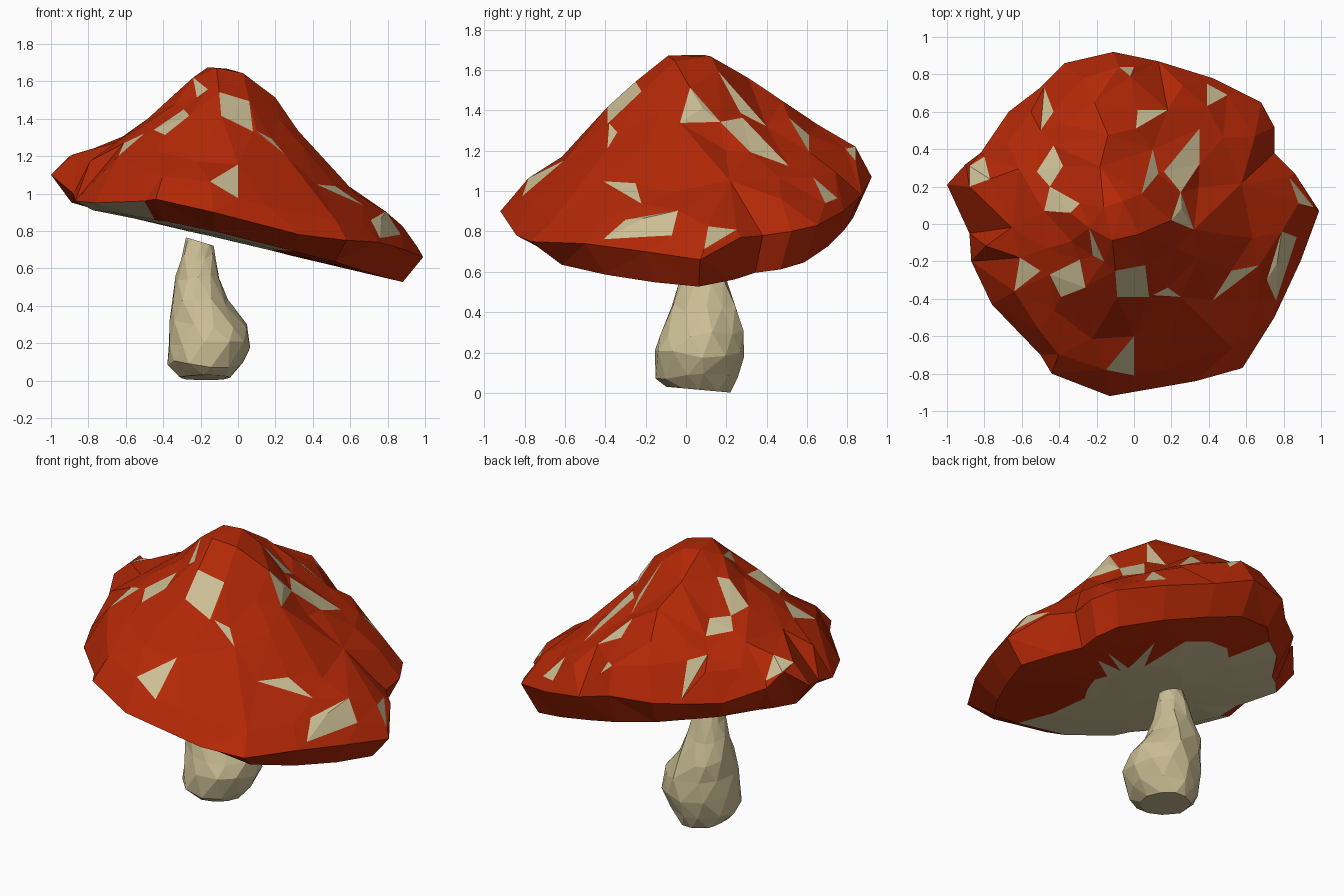
import bpy
import bmesh
import math
import random
from mathutils import Vector
from mathutils.geometry import delaunay_2d_cdt

rng = random.Random(7)
if "Cube" in bpy.data.objects:
    bpy.data.objects.remove(bpy.data.objects["Cube"])


def material(name, rgb):
    mat = bpy.data.materials.new(name)
    mat.use_nodes = True
    color = (*rgb, 1)
    mat.diffuse_color = color
    mat.node_tree.nodes["Principled BSDF"].inputs["Base Color"].default_value = color
    return mat


def make_object(name, bm, materials):
    bmesh.ops.recalc_face_normals(bm, faces=bm.faces[:])
    mesh = bpy.data.meshes.new(name)
    bm.to_mesh(mesh)
    bm.free()
    for mat in materials:
        mesh.materials.append(mat)
    obj = bpy.data.objects.new(name, mesh)
    bpy.context.collection.objects.link(obj)
    return obj


red = material("cap_red", (0.45, 0.021, 0.002))
cream = material("cream", (0.6, 0.52, 0.3))

# Cap rim, counter-clockwise from the low side
RIM = [Vector(p) for p in (
    (.99, .07, .66), (.86, .27, .77), (.75, .38, .78), (.75, .52, .8),
    (.68, .65, .83), (.42, .78, .9), (.13, .87, .98), (-.11, .92, 1.07),
    (-.37, .86, 1.07), (-.5, .73, 1.05), (-.67, .6, 1.05), (-.82, .38, 1.1),
    (-.9, .32, 1.2), (-1, .21, 1.1), (-.88, -.05, 1), (-.87, -.2, .96),
    (-.76, -.43, .95), (-.5, -.7, .96), (-.44, -.8, .97), (-.13, -.92, .9),
    (.33, -.84, .78), (.58, -.77, .75), (.75, -.5, .74), (.89, -.2, .7))]

# Cream patches in plan
SPOTS = [
    [(.39, .75), (.5, .69), (.39, .63)],
    [(.02, .61), (.18, .61), (.01, .51)],
    [(.35, .51), (.35, .32), (.25, .17), (.16, .28)],
    [(.1, .4), (.13, .27), (.04, .16)],
    [(.25, .17), (.32, -.03), (.2, .02)],
    [(-.48, .73), (-.43, .6), (-.5, .5)],
    [(-.43, .42), (-.38, .31), (-.45, .2), (-.52, .28)],
    [(-.45, .2), (-.29, .11), (-.34, .06), (-.48, .07)],
    [(-.88, .31), (-.8, .36), (-.77, .24), (-.88, .2)],
    [(-.61, -.18), (-.5, -.25), (-.64, -.36)],
    [(-.45, -.27), (-.29, -.19), (-.26, -.34), (-.39, -.39)],
    [(-.24, -.02), (-.16, -.2), (-.22, -.17)],
    [(-.1, -.25), (.06, -.22), (.08, -.39), (-.09, -.39)],
    [(.18, -.34), (.25, -.39), (.1, -.38)],
    [(0, -.6), (0, -.81), (-.15, -.78)],
    [(.67, -.22), (.52, -.25), (.42, -.41)],
    [(.87, -.07), (.79, -.04), (.71, -.3), (.76, -.41)],
    [(.83, .25), (.96, .09), (.88, .11)],
    [(-.08, .84), (0, .84), (-.02, .79)],
]

# Cap heights by radius fraction, in eight directions from +x
APEX = Vector((-.08, .02))
TOP = 1.675
PROFILE = [(0, [TOP] * 8),
           (.17, [1.62, 1.63, 1.66, 1.66, 1.66, 1.66, 1.65, 1.62]),
           (.33, [1.43, 1.39, 1.59, 1.53, 1.48, 1.47, 1.53, 1.42]),
           (.5, [1.24, 1.19, 1.46, 1.41, 1.38, 1.38, 1.36, 1.2]),
           (.72, [1, 1.08, 1.32, 1.31, 1.27, 1.27, 1.14, .97]),
           (.9, [.85, .97, 1.23, 1.22, 1.17, 1.16, 1.02, .84])]


def rim_hit(angle):
    """Distance from the apex to the rim along a direction, and its height."""
    ray = Vector((math.cos(angle), math.sin(angle)))
    for i, p in enumerate(RIM):
        q = RIM[(i + 1) % len(RIM)]
        a, b = p.xy - APEX, q.xy - APEX
        if ray.dot(a + b) > 0 and a.cross(ray) >= 0 and ray.cross(b) >= 0:
            f = a.cross(ray) / (a.cross(ray) + ray.cross(b))
            return a.lerp(b, f).length, p.z + f * (q.z - p.z)
    return 1, 1


def cap_height(p):
    d = p - APEX
    angle = math.atan2(d.y, d.x) % math.tau
    radius, rim_z = rim_hit(angle)
    t = min(1, d.length / radius)
    turn = angle / math.tau * 8
    k, f = int(turn), turn % 1
    curve = [(r, z[k % 8] * (1 - f) + z[(k + 1) % 8] * f) for r, z in PROFILE]
    curve.append((1, rim_z))
    for (r0, z0), (r1, z1) in zip(curve, curve[1:]):
        if t <= r1:
            return z0 + (z1 - z0) * (t - r0) / (r1 - r0)


# Cap top: rim, patches and scattered points joined into irregular triangles
points = [p.xy for p in RIM]
polygons = [list(range(len(RIM)))]
for spot in SPOTS:
    mid = sum((Vector(p) for p in spot), Vector((0, 0))) / len(spot)
    spot.sort(key=lambda p: math.atan2(p[1] - mid.y, p[0] - mid.x))
    polygons.append(list(range(len(points), len(points) + len(spot))))
    points += [Vector(p) for p in spot]
for fraction, count in ((.9, 18), (.72, 13), (.5, 10), (.33, 8), (.13, 6)):
    for i in range(count):
        angle = math.tau * (i + rng.uniform(.2, .8)) / count
        reach = rim_hit(angle)[0] * (fraction + rng.uniform(-.02, .02))
        p = APEX + reach * Vector((math.cos(angle), math.sin(angle)))
        if min((p - q).length for q in points) > .08:
            points.append(p)

flat, _, tris, _, _, owners = delaunay_2d_cdt(points, [], polygons, 0, 1e-4)
bm = bmesh.new()
verts = []
for p in flat:
    rim_z = [q.z for q in RIM if (p - q.xy).length < .001]
    z = rim_z[0] if rim_z else cap_height(p) + rng.uniform(-.015, .02)
    verts.append(bm.verts.new((p.x, p.y, min(TOP, z))))
for tri, owner in zip(tris, owners):
    if 0 in owner:
        face = bm.faces.new([verts[i] for i in tri])
        face.material_index = 1 if len(owner) > 1 else 0
bmesh.ops.delete(bm, geom=[v for v in bm.verts if not v.link_faces], context='VERTS')

# Cap lip, deeper at the front, then the underside in shrinking rings
edges = [e for e in bm.edges if e.is_boundary]
under = []
for scale, front, back, drop in ((.89, .8, .9, .05), (.7, .7, .7, -1), (.5, .5, .5, -1)):
    old_faces = set(bm.faces)
    out = bmesh.ops.extrude_edge_only(bm, edges=edges)["geom"]
    for v in (g for g in out if isinstance(g, bmesh.types.BMVert)):
        x = v.co.x * scale
        y = v.co.y * (front if v.co.y < 0 else back)
        sag = .06 if y < 0 else .16
        z = .735 - .237 * x + sag * y * y
        v.co = (x, y, min(z, v.co.z - drop))
    edges = [g for g in out if isinstance(g, bmesh.types.BMEdge) and g.is_boundary]
    under += [f for f in bm.faces if f not in old_faces]
lip = under[:len(RIM)]
for f in lip:
    c = f.calc_center_median()
    f.material_index = 1 if c.x < -.55 and c.y < -.25 else 0
inner = under[len(RIM):] + bmesh.ops.contextual_create(bm, geom=edges)["faces"]
inner = bmesh.ops.triangulate(bm, faces=inner)["faces"]
for f in inner:
    c = f.calc_center_median()
    depth, across = (c.x + c.y) * .707, (c.y - c.x) * .707
    is_cream = depth < .4 and depth + across < .75 and across > .6 * depth - .36
    f.material_index = 1 if is_cream else 0
bmesh.ops.triangulate(bm, faces=bm.faces[:])
make_object("mushroom_cap", bm, [red, cream])

# Stem rings: height, x range, y range
STEM = [(.02, -.31, -.04, -.09, .22), (.09, -.37, .02, -.15, .25),
        (.19, -.37, .07, -.155, .285), (.3, -.37, .05, -.13, .285),
        (.42, -.36, -.05, -.08, .26), (.55, -.335, -.1, -.03, .21),
        (.66, -.31, -.12, 0, .17), (.745, -.28, -.13, .02, .14)]
SIDES = 11
bm = bmesh.new()
rings = []
for level, (z, x0, x1, y0, y1) in enumerate(STEM):
    ring = []
    for i in range(SIDES):
        angle = math.tau * (i + level / 2 + rng.uniform(-.2, .2)) / SIDES
        swell = rng.uniform(.97, 1.05)
        x = (x0 + x1) / 2 + (x1 - x0) / 2 * swell * math.cos(angle)
        y = (y0 + y1) / 2 + (y1 - y0) / 2 * swell * math.sin(angle)
        inside = 0 < level < len(STEM) - 1
        dz = rng.uniform(-.02, .02) if inside else 0
        if level == len(STEM) - 1:
            dz = -.3 * (x + .21)
        elif level == 0:
            dz = -.09 * (y - .02)
        ring.append(bm.verts.new((x, y, max(0, z + dz))))
    rings.append(ring)
for low, high in zip(rings, rings[1:]):
    for i in range(SIDES):
        j = (i + 1) % SIDES
        bm.faces.new((low[i], low[j], high[i]))
        bm.faces.new((low[j], high[j], high[i]))
bm.faces.new(rings[0])
bm.faces.new(rings[-1])
bmesh.ops.triangulate(bm, faces=bm.faces[:])
make_object("mushroom_stem", bm, [cream])
